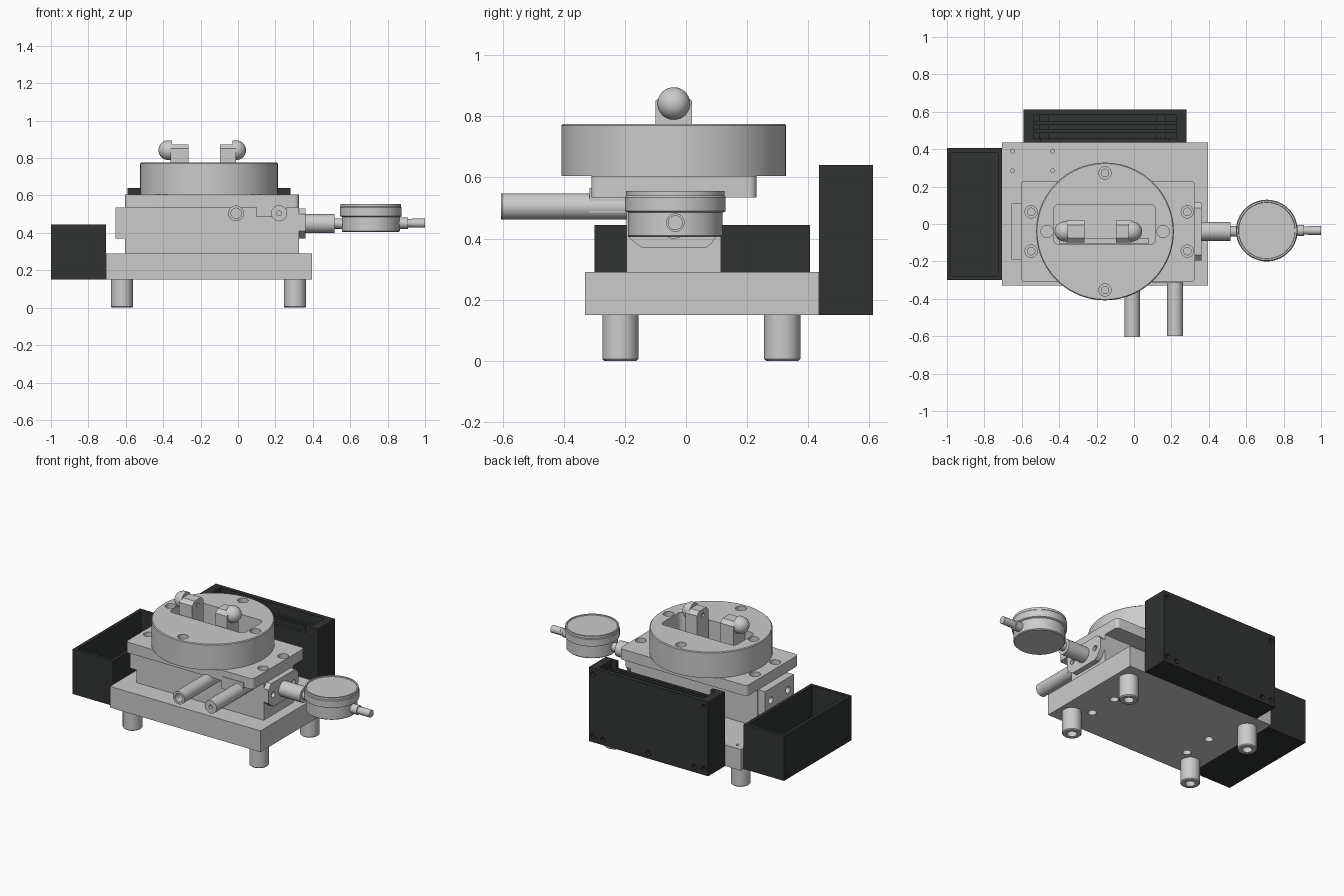
import bpy, bmesh, math
from mathutils import Matrix, Vector

if "Cube" in bpy.data.objects:
    bpy.data.objects.remove(bpy.data.objects["Cube"])

black = bpy.data.materials.new("black_plastic")
black.diffuse_color = (0.03, 0.033, 0.032, 1)
black.use_nodes = True
black.node_tree.nodes["Principled BSDF"].inputs["Base Color"].default_value = black.diffuse_color
CY = -0.04      # centre line of the table and spindle
DX = -0.155     # centre of the round table


def finish(name, bm, mat=None):
    bmesh.ops.recalc_face_normals(bm, faces=bm.faces)
    me = bpy.data.meshes.new(name)
    bm.to_mesh(me)
    bm.free()
    ob = bpy.data.objects.new(name, me)
    bpy.context.collection.objects.link(ob)
    if mat:
        me.materials.append(mat)
    return ob


def box(name, x0, x1, y0, y1, z0, z1, mat=None, round_z=0):
    bm = bmesh.new()
    bmesh.ops.create_cube(bm, size=1)
    for v in bm.verts:
        v.co = Vector((x0 if v.co.x < 0 else x1, y0 if v.co.y < 0 else y1, z0 if v.co.z < 0 else z1))
    if round_z:
        es = [e for e in bm.edges if abs(e.verts[0].co.z - e.verts[1].co.z) > 1e-4]
        bmesh.ops.bevel(bm, geom=es, offset=round_z, segments=5, profile=0.5, affect='EDGES')
    return finish(name, bm, mat)


def lathe(name, profile, origin, axis='Z', steps=48):
    """Spin (radius, height) points about an axis through origin."""
    bm = bmesh.new()
    vs = [bm.verts.new((r, 0, h)) for r, h in profile]
    es = [bm.edges.new((a, b)) for a, b in zip(vs, vs[1:])]
    bmesh.ops.spin(bm, geom=vs + es, axis=(0, 0, 1), cent=(0, 0, 0), angle=math.tau, steps=steps)
    bmesh.ops.remove_doubles(bm, verts=bm.verts, dist=1e-5)
    rot = {'Z': Matrix(), 'X': Matrix.Rotation(math.pi / 2, 4, 'Y'),
           '-X': Matrix.Rotation(-math.pi / 2, 4, 'Y'), '-Y': Matrix.Rotation(math.pi / 2, 4, 'X')}[axis]
    bmesh.ops.transform(bm, matrix=Matrix.Translation(origin) @ rot, verts=bm.verts)
    ob = finish(name, bm)
    smooth(ob)
    return ob


def rod(name, r, length, origin, axis='Z', steps=32):
    return lathe(name, [(0, 0), (r, 0), (r, length), (0, length)], origin, axis, steps)


def tube(name, r, r_in, length, depth, origin, axis='Z'):
    return lathe(name, [(0, 0), (r, 0), (r, length), (r_in, length), (r_in, length - depth),
                        (0, length - depth)], origin, axis)


def extrude_x(name, pts, x0, x1):
    bm = bmesh.new()
    f = bm.faces.new([bm.verts.new((x0, y, z)) for y, z in pts])
    new = bmesh.ops.extrude_face_region(bm, geom=[f])['geom']
    bmesh.ops.translate(bm, vec=(x1 - x0, 0, 0), verts=[v for v in new if isinstance(v, bmesh.types.BMVert)])
    return finish(name, bm)


def smooth(ob):
    bpy.ops.object.select_all(action='DESELECT')
    ob.select_set(True)
    bpy.context.view_layer.objects.active = ob
    bpy.ops.object.shade_smooth_by_angle(angle=math.radians(30))


def cut(target, cutter):
    cutter.hide_render = True
    m = target.modifiers.new("cut", 'BOOLEAN')
    m.operation, m.solver, m.object = 'DIFFERENCE', 'EXACT', cutter
    bpy.context.view_layer.objects.active = target
    bpy.ops.object.modifier_apply(modifier=m.name)
    bpy.data.objects.remove(cutter)


def hole(target, r, x, y, z0, z1):
    cut(target, rod("cutter", r, z1 - z0, (x, y, z0), 'Z', 24))


# base plate with mounting holes
base = box("base_plate", -0.705, 0.395, -0.33, 0.435, 0.15, 0.29)
for x in (-0.65, -0.435):
    for y in (0.285, 0.39):
        hole(base, 0.01, x, y, 0.22, 0.3)
for x in (-0.53, 0.21):
    for y in (-0.14, 0.065):
        hole(base, 0.026, x, y, 0.1, 0.22)

# four feet, open at the bottom
for i, (x, y) in enumerate([(x, y) for x in (-0.62, 0.305) for y in (-0.215, 0.315)]):
    lathe(f"foot_{i}", [(0, 0.06), (0.03, 0.06), (0.03, 0), (0.053, 0), (0.059, 0.006),
                        (0.059, 0.15), (0, 0.15)], (x, y, 0))

# open tray on the left
tray = box("side_tray", -1.0, -0.705, -0.3, 0.405, 0.15, 0.445, black)
cut(tray, box("cutter", -0.978, -0.727, -0.278, 0.383, 0.175, 0.5))
for y in (-0.27, 0.375):
    cut(tray, rod("cutter", 0.01, 0.01, (-1.005, y, 0.18), 'X', 16))

# tall housing at the back with slotted top
housing = box("back_housing", -0.59, 0.28, 0.435, 0.612, 0.15, 0.64, black)
cut(housing, box("cutter", -0.535, 0.225, 0.458, 0.583, 0.2, 0.7))
cut(housing, box("cutter", -0.5, 0.19, 0.42, 0.47, 0.59, 0.7))
for x, z in [(0.25, 0.6), (0.25, 0.19), (-0.56, 0.6), (-0.56, 0.19),
             (0.18, 0.185), (-0.155, 0.185), (-0.49, 0.185)]:
    cut(housing, rod("cutter", 0.017, 0.03, (x, 0.62, z), '-Y', 16))
for i, y in enumerate((0.487, 0.53)):
    box(f"housing_rail_{i}", -0.537, 0.227, y, y + 0.02, 0.3, 0.6, black)
for i, x in enumerate((-0.48, 0.145)):
    box(f"housing_spacer_{i}", x - 0.025, x + 0.025, 0.457, 0.584, 0.3, 0.57, black)

# slide body, end block and flange
body = box("slide_body", -0.605, 0.325, -0.195, 0.115, 0.29, 0.535)
end = box("left_end_block", -0.655, -0.605, -0.19, 0.11, 0.37, 0.535)
for y in (-0.13, 0.05):
    cut(end, rod("cutter", 0.022, 0.04, (-0.665, y, 0.455), 'X', 24))
flange = extrude_x("spindle_flange", [(-0.195, 0.41), (-0.165, 0.385), (-0.145, 0.37), (0.065, 0.37),
                   (0.085, 0.385), (0.115, 0.43), (0.115, 0.5), (0.085, 0.53), (-0.165, 0.53),
                   (-0.195, 0.5)], 0.325, 0.36)
for y in (-0.145, 0.065):
    cut(flange, rod("cutter", 0.018, 0.04, (0.34, y, 0.45), 'X', 24))

# upper plate with counterbored holes
plate = box("upper_plate", -0.605, 0.325, CY - 0.27, CY + 0.27, 0.535, 0.605, None, 0.022)
for x in (-0.55, 0.285):
    for y in (CY - 0.105, CY + 0.105):
        hole(plate, 0.033, x, y, 0.57, 0.62)
        hole(plate, 0.02, x, y, 0.545, 0.6)

# round table with pocket
table = lathe("round_table", [(0, 0), (0.368, 0), (0.368, 0.165), (0.363, 0.17), (0, 0.17)],
              (DX, CY, 0.605), 'Z', 96)
for x, y in ((DX, CY + 0.313), (DX, CY - 0.313), (DX - 0.31, CY), (DX + 0.31, CY)):
    hole(table, 0.033, x, y, 0.71, 0.8)
    if x == DX:
        hole(table, 0.02, x, y, 0.63, 0.75)
for part in (table, plate, body):
    cut(part, box("cutter", -0.43, 0.115, -0.11, 0.105, 0.42, 0.8, None, 0.03))
smooth(table)
smooth(plate)

# pair of contact arms with round tips
for side, x0, x1, axis in (("left", -0.36, -0.265, '-X'), ("right", -0.095, -0.01, 'X')):
    arm = extrude_x(f"{side}_arm", [(-0.1, 0.42), (0.02, 0.42), (0.02, 0.85), (-0.005, 0.873),
                                    (-0.075, 0.873), (-0.1, 0.85)], x0, x1)
    tip_x = x0 - 0.012 if side == "left" else x1
    dome = [(0.053 * math.cos(a * math.pi / 20), 0.053 * math.sin(a * math.pi / 20)) for a in range(10)]
    lathe(f"{side}_arm_tip", [(0, -0.02), (0.053, -0.02)] + dome + [(0, 0.053)], (tip_x, CY, 0.842), axis)
    cut(arm, rod("cutter", 0.014, 0.02, ((x0 - 0.01 if side == "right" else x1 + 0.01), CY, 0.835),
                 'X' if side == "right" else '-X', 20))
box("arm_rail", -0.4, 0.08, -0.105, -0.075, 0.42, 0.6)

# hollow handle and locking rod at the front
tube("hollow_handle", 0.042, 0.027, 0.415, 0.3, (-0.01, -0.19, 0.505), '-Y')
tube("locking_rod", 0.043, 0.012, 0.41, 0.02, (0.22, -0.19, 0.505), '-Y')
box("lock_plate", 0.1, 0.26, -0.315, -0.19, 0.485, 0.565)

# spindle and dial gauge
lathe("spindle", [(0, 0), (0.05, 0), (0.05, 0.155), (0.028, 0.155), (0.028, 0.22), (0, 0.22)],
      (0.36, CY, 0.45), 'X')
lathe("dial_gauge", [(0, 0), (0.15, 0), (0.155, 0.005), (0.155, 0.08), (0.165, 0.085), (0.165, 0.13),
                     (0.161, 0.135), (0.161, 0.15), (0.152, 0.15), (0.15, 0.145), (0, 0.145)],
      (0.71, -0.035, 0.405), 'Z', 64)
lathe("dial_plunger", [(0, 0), (0.03, 0), (0.03, 0.06), (0.022, 0.06), (0.022, 0.08), (0.024, 0.08),
                       (0.024, 0.15), (0, 0.15)], (0.85, -0.035, 0.452), 'X')
